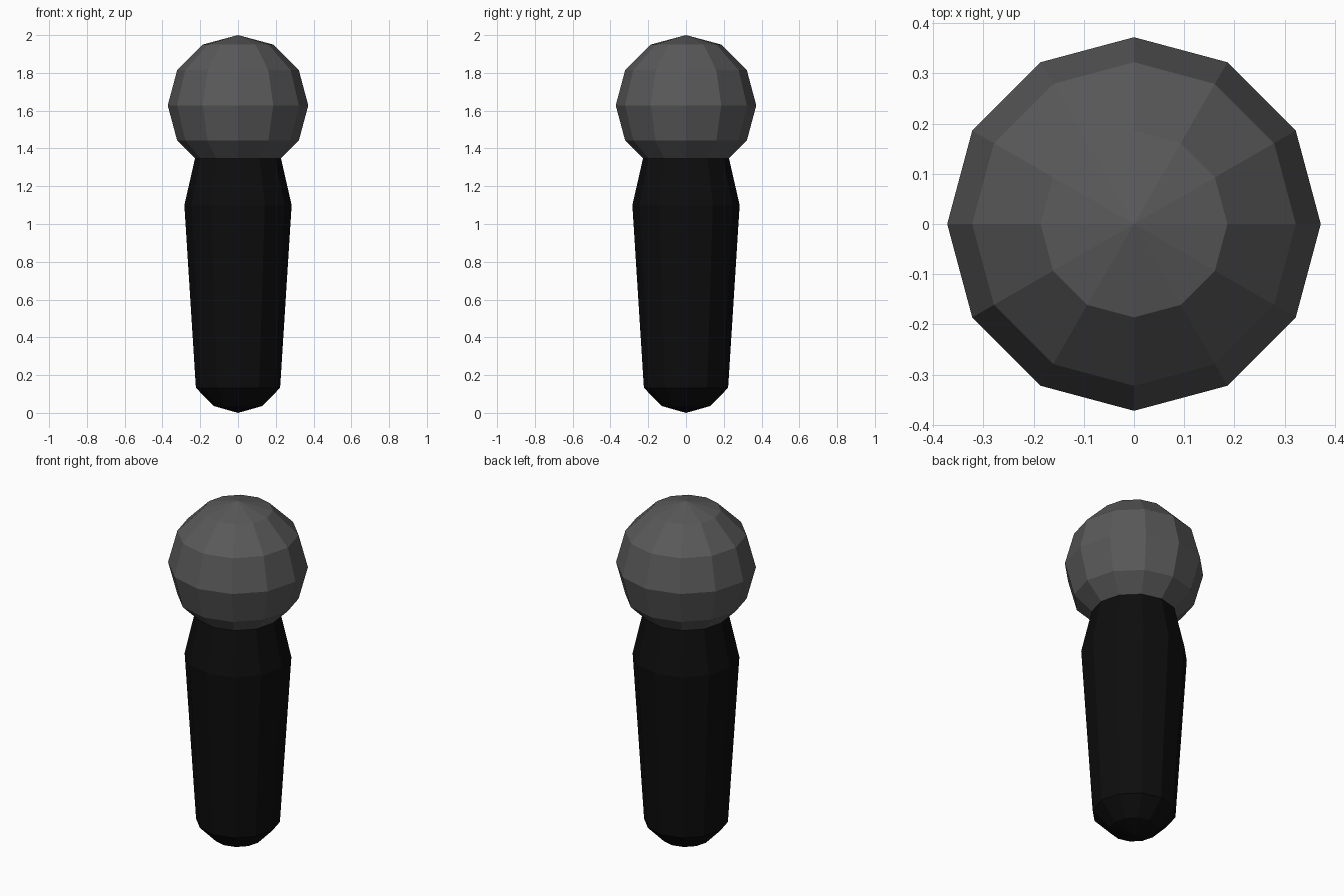
import bpy, bmesh
from math import sin, cos, pi

if "Cube" in bpy.data.objects:
    bpy.data.objects.remove(bpy.data.objects["Cube"])

SIDES = 12


def lathe(name, profile, shade):
    """Revolve (radius, z) points about z; zero radius makes a pole."""
    bm = bmesh.new()
    rings = []
    for r, z in profile:
        n = SIDES if r > 0 else 1
        rings.append([bm.verts.new((r * cos(2 * pi * i / SIDES),
                                    r * sin(2 * pi * i / SIDES), z)) for i in range(n)])
    for a, b in zip(rings, rings[1:]):
        for i in range(SIDES):
            j = (i + 1) % SIDES
            quad = [a[i % len(a)], a[j % len(a)], b[j % len(b)], b[i % len(b)]]
            bm.faces.new(list(dict.fromkeys(quad)))
    bmesh.ops.recalc_face_normals(bm, faces=bm.faces)
    mesh = bpy.data.meshes.new(name)
    bm.to_mesh(mesh)
    bm.free()
    mat = bpy.data.materials.new(name + "_colour")
    mat.diffuse_color = (shade, shade, shade, 1)
    mat.use_nodes = True
    mat.node_tree.nodes["Principled BSDF"].inputs["Base Color"].default_value = mat.diffuse_color
    mesh.materials.append(mat)
    obj = bpy.data.objects.new(name, mesh)
    bpy.context.collection.objects.link(obj)
    return obj


# Tapered handle with a rounded bottom and narrowed neck
lathe("handle", [(0, 0), (0.13, 0.037), (0.223, 0.133), (0.284, 1.10),
                 (0.227, 1.35), (0, 1.35)], 0.004)

# Ball-shaped head
R = 0.372
head = [(0 if k in (0, 6) else R * sin(k * pi / 6), 2 - R - R * cos(k * pi / 6))
        for k in range(7)]
lathe("head", head, 0.1)
